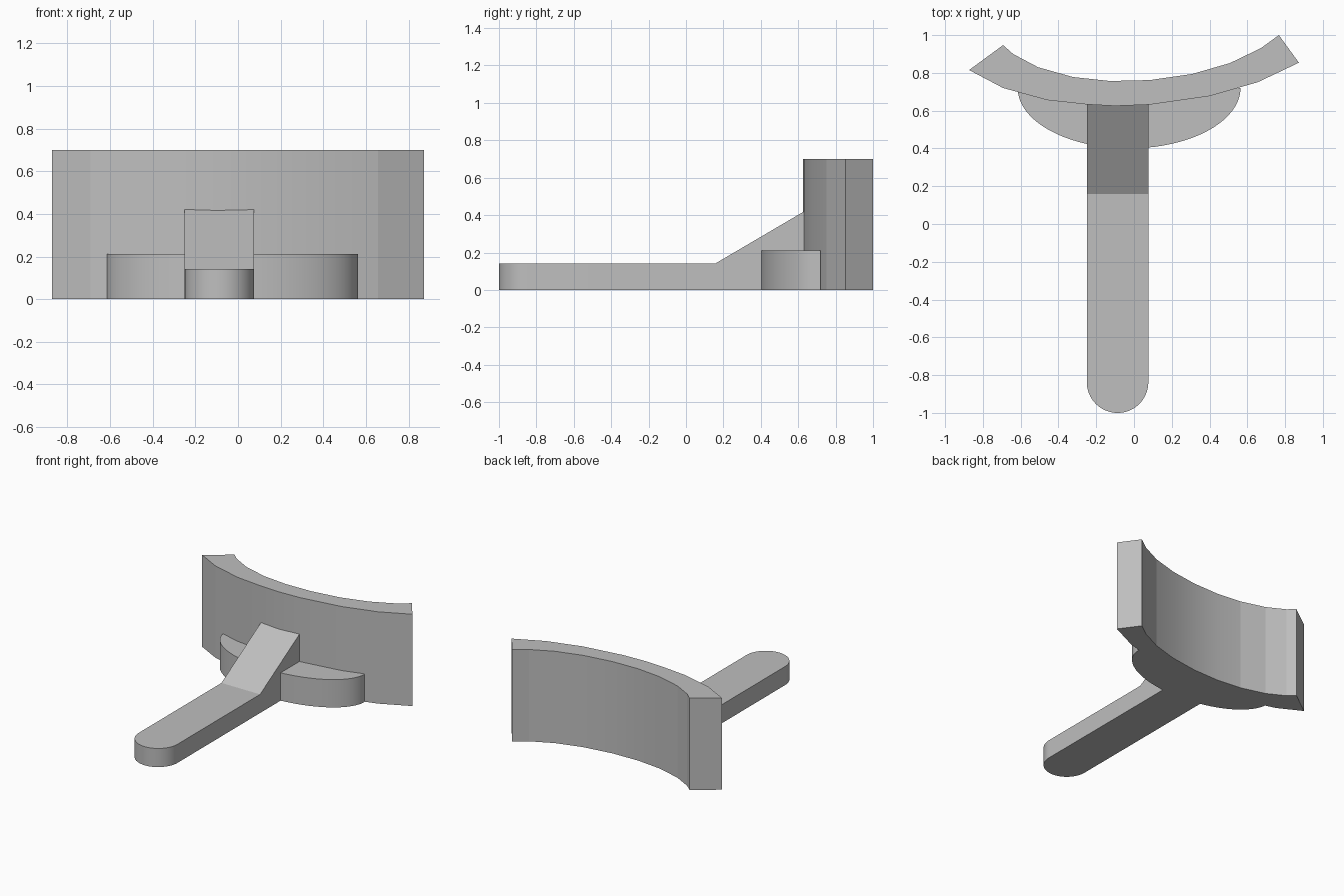
import bpy, bmesh, math
from mathutils import Vector

if "Cube" in bpy.data.objects:
    bpy.data.objects.remove(bpy.data.objects["Cube"], do_unlink=True)

grey = bpy.data.materials.new("plain_grey")
grey.use_nodes = True
grey.diffuse_color = (0.52, 0.52, 0.52, 1)
grey.node_tree.nodes["Principled BSDF"].inputs["Base Color"].default_value = (0.52, 0.52, 0.52, 1)


def add_object(name, bm):
    bmesh.ops.recalc_face_normals(bm, faces=bm.faces)
    mesh = bpy.data.meshes.new(name)
    bm.to_mesh(mesh)
    bm.free()
    mesh.materials.append(grey)
    obj = bpy.data.objects.new(name, mesh)
    bpy.context.collection.objects.link(obj)
    return obj


def prism(outline, height):
    """Flat outline raised from the ground."""
    bm = bmesh.new()
    base = bm.faces.new([bm.verts.new((x, y, 0)) for x, y in outline])
    raised = bmesh.ops.extrude_face_region(bm, geom=[base], use_keep_orig=True)
    top = [v for v in raised["geom"] if isinstance(v, bmesh.types.BMVert)]
    bmesh.ops.translate(bm, verts=top, vec=(0, 0, height))
    return bm


def drill(obj, start, end, radius, sides):
    """Cut a round hole along the line from start to end."""
    start, end = Vector(start), Vector(end)
    axis = end - start
    bm = bmesh.new()
    bmesh.ops.create_cone(bm, cap_ends=True, segments=sides, radius1=radius,
                          radius2=radius, depth=axis.length * 2)
    turn = axis.to_track_quat("Z", "Y").to_matrix().to_4x4()
    turn.translation = (start + end) / 2
    bm.transform(turn)
    cutter = add_object("hole_cutter", bm)
    cutter.hide_render = True
    mod = obj.modifiers.new("hole", "BOOLEAN")
    mod.operation = "DIFFERENCE"
    mod.solver = "EXACT"
    mod.object = cutter
    select(obj)
    bpy.ops.object.modifier_apply(modifier=mod.name)
    bpy.data.objects.remove(cutter, do_unlink=True)


def select(obj):
    bpy.ops.object.select_all(action="DESELECT")
    obj.select_set(True)
    bpy.context.view_layer.objects.active = obj


def smooth(obj, degrees):
    select(obj)
    bpy.ops.object.shade_smooth_by_angle(angle=math.radians(degrees))


def arc(cx, cy, rx, ry, steps):
    """Front half of an ellipse, from -x to +x."""
    angles = [math.pi * (1 + i / steps) for i in range(steps + 1)]
    return [(cx + rx * math.cos(a), cy + ry * math.sin(a)) for a in angles]


# Curved upright plate
front_edge = [(-0.873, 0.815), (-0.693, 0.72), (-0.46, 0.656), (-0.25, 0.633),
              (-0.1, 0.625), (0.085, 0.632), (0.4, 0.677), (0.656, 0.751), (0.873, 0.854)]
back_edge = [(0.767, 1.0), (0.672, 0.931), (0.508, 0.852), (0.307, 0.794), (0.085, 0.762),
             (-0.127, 0.757), (-0.323, 0.778), (-0.508, 0.83), (-0.64, 0.9), (-0.693, 0.947)]
plate = add_object("curved_plate", prism(front_edge + back_edge, 0.70))
drill(plate, (0.674, 0.76, 0.36), (0.585, 0.89, 0.36), 0.021, 16)
drill(plate, (-0.632, 0.70, 0.333), (-0.563, 0.86, 0.333), 0.021, 16)
smooth(plate, 9)

# Half-oval foot in front of the plate
foot = add_object("oval_foot", prism(arc(-0.026, 0.72, 0.59, 0.32, 40), 0.212))
smooth(foot, 30)

# Arm with a rounded end, an eye and a ramp up to the plate
arm_x, eye_y, arm_r = -0.087, -0.837, 0.163
ramp_start, ramp_end, arm_top = 0.158, 0.68, 0.142
outline = arc(arm_x, eye_y, arm_r, arm_r, 32)
outline += [(arm_x + arm_r, ramp_end), (arm_x - arm_r, ramp_end)]
bm = prism(outline, arm_top)
bmesh.ops.bisect_plane(bm, geom=bm.verts[:] + bm.edges[:] + bm.faces[:],
                       plane_co=(0, ramp_start, 0), plane_no=(0, 1, 0))
for v in bm.verts:
    if v.co.y > ramp_start + 0.01 and v.co.z > 0.01:
        v.co.z += 0.587 * (ramp_end - ramp_start)
arm = add_object("arm", bm)
drill(arm, (arm_x, eye_y, -0.1), (arm_x, eye_y, 0.3), 0.081, 40)
smooth(arm, 25)
